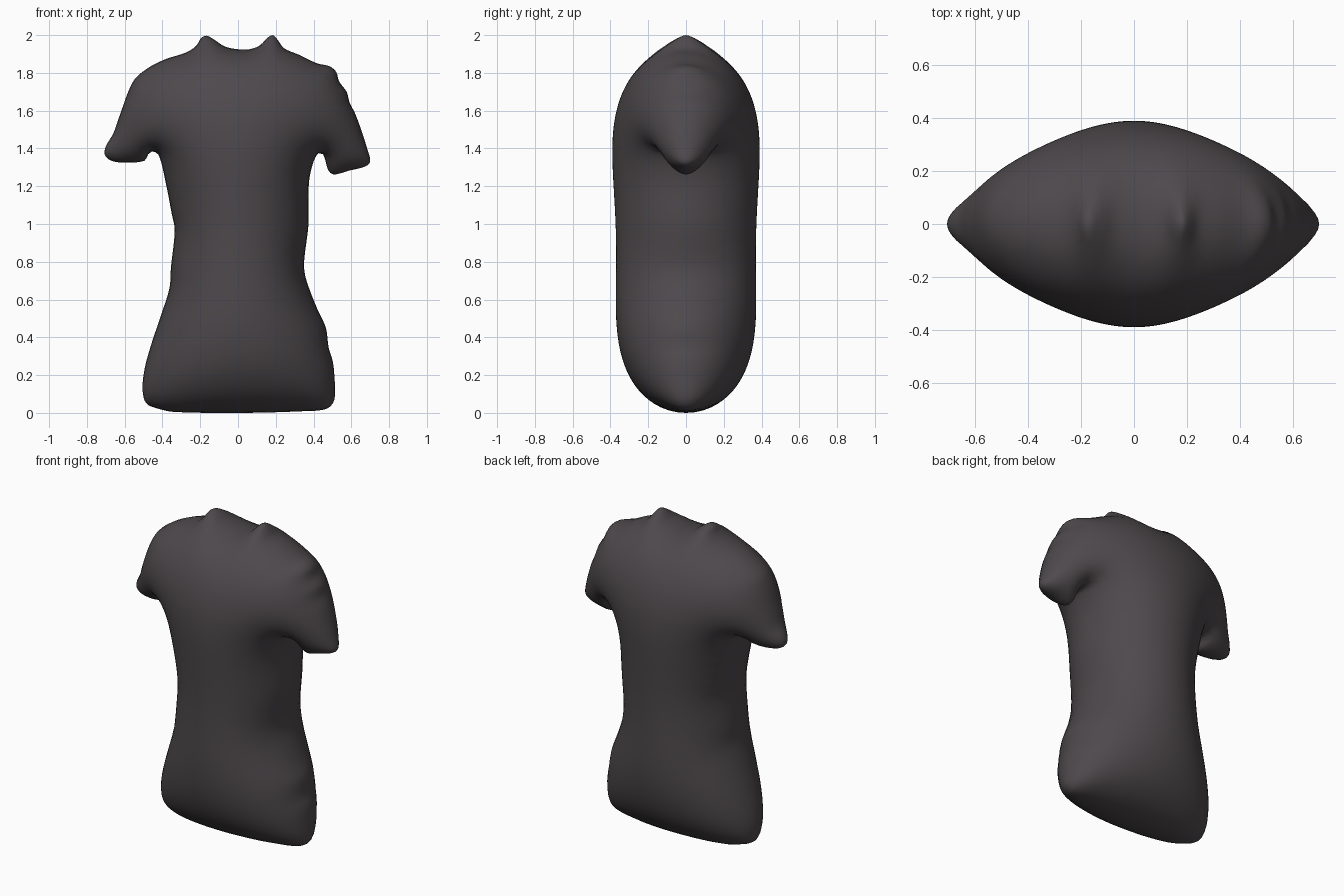
import bpy, bmesh, math
from mathutils import Vector, geometry, kdtree

if "Cube" in bpy.data.objects:
    bpy.data.objects.remove(bpy.data.objects["Cube"])

# Front outline of the shirt (x, z), counter-clockwise from the hem
OUT = [(-.335, .005), (0, .0), (.32, .008), (.47, .022), (.51, .07), (.51, .2), (.50, .28),
       (.48, .345), (.465, .45), (.42, .55), (.38, .65), (.355, .73), (.35, .8), (.373, 1.0),
       (.375, 1.21), (.395, 1.315), (.425, 1.375), (.45, 1.37), (.478, 1.285), (.505, 1.262),
       (.59, 1.283), (.675, 1.305), (.70, 1.33), (.685, 1.395), (.655, 1.49), (.62, 1.585),
       (.59, 1.645), (.575, 1.70), (.535, 1.755), (.52, 1.805), (.485, 1.835), (.42, 1.85),
       (.325, 1.895), (.245, 1.93), (.21, 1.975), (.185, 2.0), (.155, 1.985), (.115, 1.945),
       (.06, 1.925), (0, 1.925), (-.07, 1.94), (-.125, 1.975), (-.165, 1.997), (-.195, 1.985),
       (-.22, 1.945), (-.27, 1.91), (-.39, 1.87), (-.485, 1.82), (-.555, 1.755), (-.63, 1.565),
       (-.66, 1.48), (-.70, 1.41), (-.705, 1.365), (-.67, 1.335), (-.6, 1.325), (-.495, 1.335),
       (-.475, 1.37), (-.455, 1.385), (-.42, 1.365), (-.38, 1.205), (-.35, 1.05), (-.335, .97),
       (-.355, .77), (-.363, .66), (-.41, .51), (-.46, .36), (-.495, .23), (-.505, .12),
       (-.485, .05), (-.415, .02)]
DEPTH = 0.39     # half thickness at the chest


def smooth_loop(pts, step):
    """Catmull-Rom curve through the points, sampled about every step."""
    P, res = [Vector(p) for p in pts], []
    n = len(P)
    for i in range(n):
        a, b, c, d = P[i - 1], P[i], P[(i + 1) % n], P[(i + 2) % n]
        L = (c - b).length
        m0 = (c - a) * L / ((b - a).length + L)
        m1 = (d - b) * L / ((d - c).length + L)
        k = max(1, round(L / step))
        for j in range(k):
            t = j / k
            res.append(b * (2*t**3 - 3*t*t + 1) + m0 * (t**3 - 2*t*t + t)
                       + c * (3*t*t - 2*t**3) + m1 * (t**3 - t*t))
    return res


edge = smooth_loop(OUT, 0.018)
n = len(edge)
fine = smooth_loop(OUT, 0.003)
tree = kdtree.KDTree(len(fine))
for i, p in enumerate(fine):
    tree.insert((p.x, p.y, 0), i)
tree.balance()


def gap(p):
    return tree.find((p.x, p.y, 0))[2]


# Inner points: rings close to the seam, then a staggered grid
pts = list(edge)
for inset in (0.004, 0.014, 0.03):
    for i in range(n):
        t = (edge[(i + 1) % n] - edge[i - 1]).normalized()
        q = edge[i] + Vector((-t.y, t.x)) * inset
        if gap(q) > inset * 0.85:
            pts.append(q)
S = 0.027
for r in range(int(2 / (S * .866)) + 1):
    for c in range(-28, 29):
        q = Vector((c * S + (r % 2) * S / 2, r * S * .866))
        if gap(q) > 0.042:
            pts.append(q)
vs, _, tris, orig, _, _ = geometry.delaunay_2d_cdt(
    pts, [(i, (i + 1) % n) for i in range(n)], [list(range(n))], 1, 1e-5)

# Inflate like a cushion: membrane under even pressure, fixed at the seam
N = len(vs)
fixed = [any(k < n for k in o) for o in orig]
area, W = [0.0] * N, [{} for _ in range(N)]
for f in tris:
    for k in range(3):
        a, b, c = f[k], f[(k + 1) % 3], f[(k + 2) % 3]
        u, v = vs[a] - vs[c], vs[b] - vs[c]
        cr = abs(u.x * v.y - u.y * v.x)
        w = u.dot(v) / max(cr, 1e-9) / 2
        W[a][b] = W[a].get(b, 0) + w
        W[b][a] = W[b].get(a, 0) + w
        area[a] += cr / 6
free = []
for i in range(N):
    s = sum(W[i].values())
    if not fixed[i] and s > 1e-6:
        free.append((i, area[i] / s, [(j, w / s) for j, w in W[i].items()]))
h = [0.0] * N
for _ in range(350):
    for i, src, nb in free:
        new = src
        for j, w in nb:
            new += w * h[j]
        h[i] += 1.9 * (new - h[i])
top = math.sqrt(max(h))

# Shirt front, mirrored to the back
bm = bmesh.new()
bv = [bm.verts.new((p.x, -DEPTH * math.sqrt(max(h[i], 0)) / top, p.y)) for i, p in enumerate(vs)]
for f in tris:
    if not all(fixed[k] for k in f):
        bm.faces.new([bv[k] for k in f])
bmesh.ops.delete(bm, geom=[v for v in bm.verts if not v.link_faces], context='VERTS')
bmesh.ops.recalc_face_normals(bm, faces=bm.faces)
bm.faces.ensure_lookup_table()
if sum(f.normal.y for f in bm.faces) > 0:
    bmesh.ops.reverse_faces(bm, faces=bm.faces)
for f in bm.faces:
    f.smooth = True
me = bpy.data.meshes.new("shirt")
bm.to_mesh(me)
bm.free()
ob = bpy.data.objects.new("shirt", me)
bpy.context.collection.objects.link(ob)
mir = ob.modifiers.new("back_half", 'MIRROR')
mir.use_axis = (False, True, False)
mir.merge_threshold = 0.0005

# Dark grey cloth
mat = bpy.data.materials.new("dark grey cloth")
mat.diffuse_color = (0.075, 0.066, 0.072, 1)
mat.use_nodes = True
mat.node_tree.nodes["Principled BSDF"].inputs["Base Color"].default_value = mat.diffuse_color
me.materials.append(mat)
